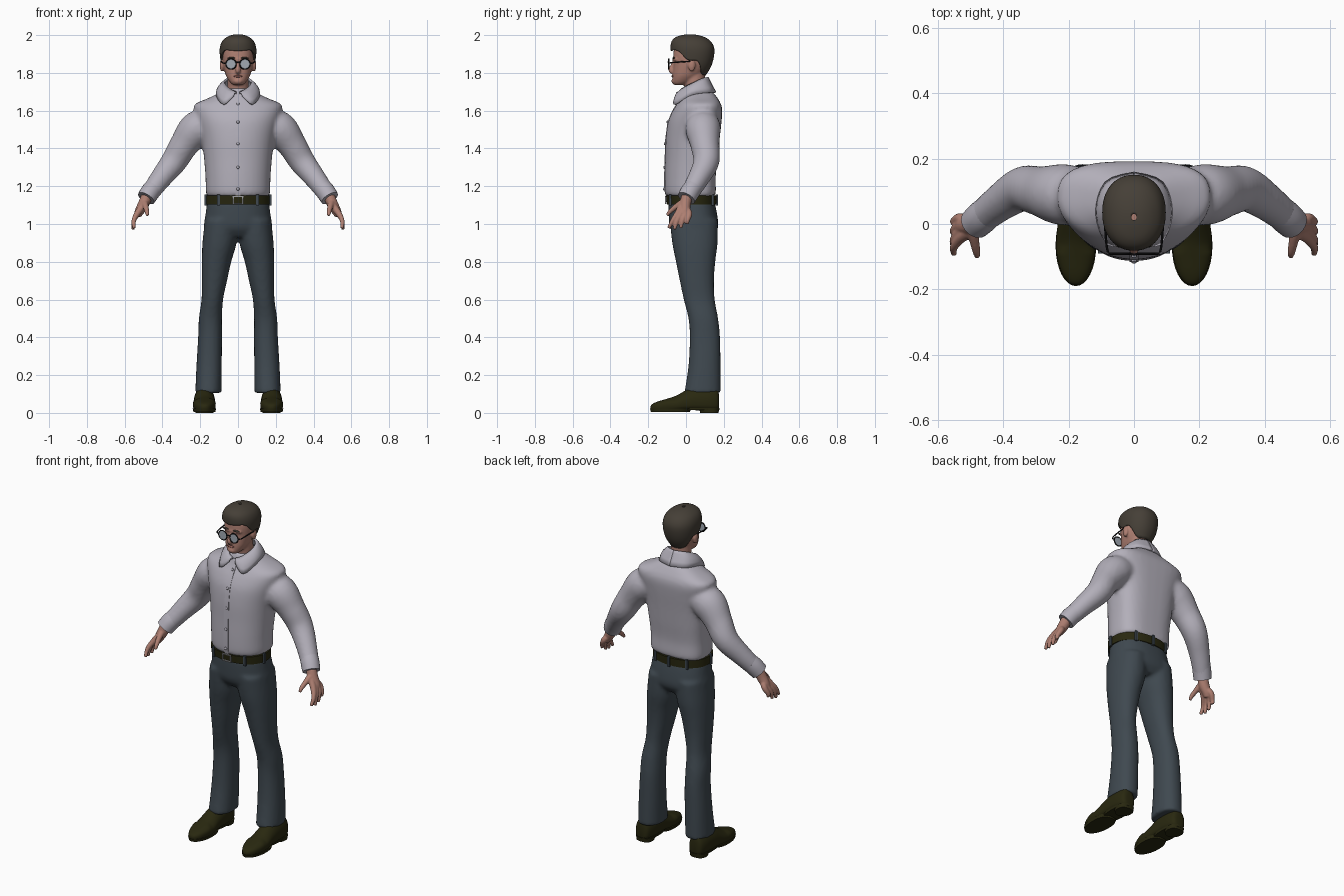
import bpy, bmesh, math
from mathutils import Vector

if "Cube" in bpy.data.objects:
    bpy.data.objects.remove(bpy.data.objects["Cube"])


def material(name, rgb):
    m = bpy.data.materials.new(name)
    m.diffuse_color = (*rgb, 1)
    m.use_nodes = True
    m.node_tree.nodes["Principled BSDF"].inputs["Base Color"].default_value = m.diffuse_color
    return m


SHIRT = material("pale_shirt", (0.45, 0.43, 0.49))
TROUSER = material("slate_cloth", (0.05, 0.066, 0.08))
SKIN = material("skin", (0.42, 0.21, 0.165))
HAIR = material("brown_hair", (0.06, 0.05, 0.038))
LEATHER = material("dark_leather", (0.022, 0.021, 0.005))
BLACK = material("black_frame", (0.008, 0.008, 0.009))
METAL = material("grey_metal", (0.35, 0.35, 0.36))
GLASS = material("lens_grey", (0.36, 0.4, 0.45))
LIP = material("lip", (0.3, 0.12, 0.1))


def spline(rows, t):
    """Catmull-Rom sample of a list of equal-length tuples, t in 0..1."""
    f = t * (len(rows) - 1)
    i = min(int(f), len(rows) - 2)
    u = f - i
    a, b, c, d = (rows[max(0, min(len(rows) - 1, i + k))] for k in (-1, 0, 1, 2))
    return [0.5 * (2 * q + (r - p) * u + (2 * p - 5 * q + 4 * r - s) * u * u
                   + (3 * q - p - 3 * r + s) * u ** 3) for p, q, r, s in zip(a, b, c, d)]


def spow(v, e):
    return math.copysign(abs(v) ** e, v)


def oval(row, t, nf=2.2, nb=2.2, k=0.5):
    """Point on a level cross-section (z, centre x, half width, front y, back y)."""
    z, cx, hw, yf, yb = row
    c, s = math.cos(t), math.sin(t)
    n = nb if s > 0 else nf
    yc = yf + k * (yb - yf)
    return Vector((cx + hw * spow(c, 2 / n), yc + spow(s, 2 / n) * ((yb - yc) if s > 0 else (yc - yf)), z))


def stack(rows, steps=36, segs=40, **kw):
    return [[oval(spline(rows, i / steps), 2 * math.pi * j / segs, **kw) for j in range(segs)]
            for i in range(steps + 1)]


def tube(pts, steps=20, segs=16):
    """Round limb along points (x, y, z, radius)."""
    rings = []
    for i in range(steps + 1):
        t = i / steps
        p = spline(pts, t)
        d = Vector(spline(pts, min(1, t + .01))[:3]) - Vector(spline(pts, max(0, t - .01))[:3])
        d.normalize()
        u = d.cross(Vector((0, 1, 0)) if abs(d.y) < 0.9 else Vector((1, 0, 0))).normalized()
        w = d.cross(u)
        rings.append([Vector(p[:3]) + p[3] * (u * math.cos(a) + w * math.sin(a))
                      for a in (2 * math.pi * j / segs for j in range(segs))])
    return rings


def blob(c, r, steps=12, segs=20):
    return [[Vector((c[0] + r[0] * math.sin(a) * math.cos(b), c[1] + r[1] * math.sin(a) * math.sin(b),
                     c[2] - r[2] * math.cos(a))) for b in (2 * math.pi * j / segs for j in range(segs))]
            for a in (0.02 + (math.pi - 0.04) * i / steps for i in range(steps + 1))]


def box(c, h):
    return [[Vector((c[0] + sx * h[0], c[1] + sy * h[1], c[2] + sz * h[2]))
             for sx, sy in ((-1, -1), (1, -1), (1, 1), (-1, 1))] for sz in (-1, 1)]


def mirrored(pieces):
    return pieces + [[[Vector((-p.x, p.y, p.z)) for p in r] for r in rings] for rings in pieces]


def part(name, mat, pieces, voxel=0, smooth=4, thick=0, loop=True, angle=40):
    """Skin every list of rings; optionally fuse everything into one soft surface."""
    bm = bmesh.new()
    for rings in pieces:
        vs = [[bm.verts.new(p) for p in r] for r in rings]
        n = len(vs[0])
        for a, b in zip(vs, vs[1:]):
            for j in range(n if loop else n - 1):
                bm.faces.new((a[j], a[(j + 1) % n], b[(j + 1) % n], b[j]))
        if not thick:
            bm.faces.new(vs[0])
            bm.faces.new(vs[-1])
    bmesh.ops.recalc_face_normals(bm, faces=bm.faces)
    me = bpy.data.meshes.new(name)
    bm.to_mesh(me)
    bm.free()
    me.materials.append(mat)
    ob = bpy.data.objects.new(name, me)
    bpy.context.collection.objects.link(ob)
    bpy.ops.object.select_all(action='DESELECT')
    ob.select_set(True)
    bpy.context.view_layer.objects.active = ob
    bpy.ops.object.shade_smooth_by_angle(angle=math.radians(angle))
    if thick:
        m = ob.modifiers.new("thickness", 'SOLIDIFY')
        m.thickness, m.offset = thick, 0
    if voxel:
        m = ob.modifiers.new("fuse", 'REMESH')
        m.mode, m.voxel_size, m.use_smooth_shade = 'VOXEL', voxel, True
        m = ob.modifiers.new("soften", 'SMOOTH')
        m.factor, m.iterations = 0.5, smooth
    return ob


# Shirt: torso and sleeves fused
torso = [(1.145, 0, .163, -.102, .15), (1.17, 0, .17, -.112, .158), (1.25, 0, .172, -.113, .157),
         (1.35, 0, .18, -.11, .168), (1.45, 0, .192, -.107, .178), (1.54, 0, .213, -.095, .188),
         (1.60, 0, .232, -.07, .192), (1.635, 0, .228, -.048, .185), (1.665, 0, .16, -.032, .168),
         (1.695, 0, .10, -.022, .145), (1.72, 0, .065, -.012, .115)]
sleeve = [(.13, .095, 1.53, .075), (.215, .09, 1.505, .094), (.285, .1, 1.42, .077), (.34, .107, 1.33, .069),
          (.41, .065, 1.24, .057), (.475, .012, 1.152, .048)]
part("shirt", SHIRT, [stack(torso, nf=2.1, nb=3, k=.55)] + mirrored([tube(sleeve, 30, 24)]), .011, 5)
part("cuffs", SHIRT, mirrored([tube([(.447, .037, 1.192, .05), (.466, .02, 1.168, .051),
                                     (.486, .002, 1.136, .049)], 6, 24)]))

# Button strip down the chest, with buttons
def chest_y(z):
    i = next(k for k in range(len(torso) - 1) if z <= torso[k + 1][0])
    a, b = torso[i], torso[i + 1]
    return a[3] + (b[3] - a[3]) * (z - a[0]) / (b[0] - a[0])


zs = [1.15 + .54 * i / 20 for i in range(21)]
part("button_strip", SHIRT, [[[Vector((x, chest_y(z) + y, z)) for x, y in
                              ((-.014, .02), (-.014, -.003), (.014, -.003), (.014, .02))] for z in zs]])
part("buttons", SHIRT, [blob((0, chest_y(z) - .004, z), (.008, .005, .008), 6, 12)
                        for z in (1.185, 1.30, 1.425, 1.54, 1.635)])

# Folded collar with two points
fold = [(.008, -.035, 1.695), (.045, -.018, 1.715), (.07, .04, 1.745), (.052, .092, 1.77), (0, .114, 1.775)]
edge = [(.022, -.05, 1.675), (.077, -.06, 1.632), (.112, .03, 1.682), (.085, .125, 1.695), (0, .155, 1.695)]
sheet = []
for k in range(5):
    f = k / 4
    row = [Vector(spline(fold, i / 16)).lerp(Vector(spline(edge, i / 16)), f) for i in range(17)]
    sheet.append([p + Vector((p.x * .1, -.004, .008)) * math.sin(math.pi * f) for p in row])
part("collar", SHIRT, mirrored([sheet]), thick=.012, loop=False)

# Trousers: hips and legs fused
hips = [(1.12, 0, .163, -.092, .15), (1.05, 0, .172, -.092, .165), (.98, 0, .18, -.085, .17), (.93, 0, .15, -.05, .14)]
leg = [(1.02, .088, .088, -.085, .168), (.9, .098, .09, -.073, .167), (.8, .114, .078, -.053, .155),
       (.7, .125, .067, -.033, .148), (.6, .136, .057, -.012, .152), (.5, .146, .061, .013, .17),
       (.4, .148, .063, .02, .18), (.25, .153, .067, .013, .183), (.105, .157, .069, -.009, .184)]
part("trousers", TROUSER, [stack(hips, 12, nb=2.5)] + mirrored([stack(leg)]), .011, 4)

# Belt, loops and buckle
belt = [(1.103, 0, .17, -.1, .16), (1.15, 0, .17, -.107, .163)]
part("belt", LEATHER, [stack(belt, 2, 48)])
loops = []
for a in (-125, -55, -8, 188, 55, 125, 90):
    p = oval((1.127, 0, .171, -.105, .163), math.radians(a))
    loops.append(box(p, (.007, .007, .03)))
part("belt_loops", TROUSER, loops)
part("buckle", METAL, [box((0, -.108, z), (.026, .004, .003)) for z in (1.108, 1.146)]
     + [box((x, -.108, 1.127), (.003, .004, .022)) for x in (-.025, .025)])

# Shoes: upper lofted heel to toe, thin sole and heel block
def shoe_ring(y, hw, zb, zt):
    ring = []
    for j in range(28):
        a = 2 * math.pi * j / 28
        c, s = math.cos(a), math.sin(a)
        h = (zb + zt) / 2
        taper = 1 - .35 * max(0, s) * (zt > .08)
        ring.append(Vector((.178 + hw * taper * spow(c, .8), y, h + (zt - zb) / 2 * spow(s, .8 if s > 0 else .4))))
    return ring


upper = [(.175, .02, .03, .09), (.165, .04, .015, .13), (.12, .052, .012, .145), (.05, .055, .014, .14),
         (0, .056, .014, .12), (-.05, .06, .012, .092), (-.1, .058, .01, .075), (-.15, .043, .01, .06),
         (-.178, .024, .012, .047), (-.187, .008, .02, .035)]
part("shoe_uppers", LEATHER, mirrored([[shoe_ring(*spline(upper, i / 30)) for i in range(31)]]))
sole = [(.006, .178, .058, -.186, .02), (.022, .178, .062, -.19, .03)]
strip = [(.014, .178, .05, -.05, .176), (.026, .178, .052, -.05, .178)]
heel = [(0, .178, .047, .075, .172), (.024, .178, .05, .07, .176)]
part("shoe_soles", LEATHER, mirrored([stack(s, 1, 32, nf=2, nb=2.6, k=.55) for s in (sole, strip, heel)]))

# Hands: palm, fingers and thumb fused
palm = [[(.484, .005, 1.145, .03), (.5, -.004, 1.105, .03), (.52, -.006, 1.07, .026), (.533, -.012, 1.045, .02)]]
fingers = [[(.5, -.022, 1.1, .02), (.53, y0, 1.06, .017), (.551, (y0 + y1) / 2 - .003, 1.02, .0125),
            (.555 - dx, y1, z1, .009)] for y0, y1, z1, dx in
           ((-.042, -.092, .978, .004), (-.024, -.062, .972, .0), (-.003, -.028, .978, .002), (.016, .006, 1.0, .006))]
thumb = [[(.495, -.015, 1.115, .02), (.488, -.055, 1.09, .015), (.482, -.085, 1.065, .012), (.48, -.1, 1.045, .008)]]
part("hands", SKIN, mirrored([tube(p, 14, 14) for p in palm + fingers + thumb]), .0045, 3)

# Head, nose, brow, ears and neck fused
skull = [(1.735, 0, .022, -.06, -.015), (1.748, 0, .04, -.07, .02), (1.78, 0, .061, -.071, .07),
         (1.81, 0, .071, -.069, .1), (1.85, 0, .079, -.066, .12), (1.9, 0, .081, -.067, .128),
         (1.95, 0, .068, -.055, .11), (1.98, 0, .035, -.02, .07)]
nose = tube([(0, -.058, 1.865, .009), (0, -.07, 1.84, .011), (0, -.081, 1.815, .014), (0, -.07, 1.803, .012)], 8, 12)
neck = tube([(0, .062, 1.64, .062), (0, .055, 1.7, .058), (0, .045, 1.76, .056), (0, .045, 1.81, .056)], 8, 28)
ears = mirrored([blob((.086, .03, 1.84), (.011, .02, .034))])
part("head", SKIN, [stack(skull, nf=2.3), nose, neck, blob((0, -.06, 1.756), (.026, .018, .016)),
                    blob((0, -.052, 1.872), (.06, .02, .012))] + ears, .006, 3)
part("mouth", LIP, [blob((0, -.071, 1.782), (.023, .006, .006), 8, 16)])
part("eyebrows", HAIR, mirrored([blob((.035, -.065, 1.879), (.022, .008, .005), 8, 16)]))

# Hair cap: grows from a hairline that changes around the head
cap = [(1.78, 0, .05, -.05, .095), (1.83, 0, .078, -.062, .126), (1.88, 0, .09, -.07, .142),
       (1.93, 0, .092, -.077, .145), (1.965, 0, .08, -.072, .127), (1.986, 0, .056, -.05, .095),
       (1.997, 0, .028, -.012, .055), (2.0, 0, .001, .02, .022)]
hairline = [(1.915,), (1.92,), (1.915,), (1.87,), (1.862,), (1.80,), (1.79,), (1.79,)]


def cap_row(z):
    lo, hi = 0.0, 1.0
    for _ in range(18):
        mid = (lo + hi) / 2
        lo, hi = (mid, hi) if spline(cap, mid)[0] < z else (lo, mid)
    return spline(cap, lo)


shell = []
for i in range(25):
    ring = []
    for j in range(64):
        t = 2 * math.pi * j / 64
        back = abs(math.atan2(math.cos(t), -math.sin(t))) / math.pi
        zb = spline(hairline, back)[0]
        ring.append(oval(cap_row(zb + (1.9995 - zb) * math.sin(i / 24 * math.pi / 2)), t))
    shell.append(ring)
part("hair", HAIR, [shell], thick=.009, angle=60)

# Spectacles
rim = [(.037 + .027 * math.cos(a), -.091, 1.847 + .027 * math.sin(a), .0035)
       for a in (2 * math.pi * k / 16 for k in range(17))]
temple = [(.064, -.091, 1.85, .0035), (.08, -.085, 1.853, .0035), (.087, -.03, 1.858, .0035), (.09, .035, 1.862, .0035)]
bridge = [(-.012, -.091, 1.853, .0035), (0, -.094, 1.857, .0035), (.012, -.091, 1.853, .0035)]
part("spectacle_frame", BLACK, mirrored([tube(rim, 32, 8), tube(temple, 12, 8)]) + [tube(bridge, 6, 8)])
part("lenses", GLASS, mirrored([tube([(.037, -.0925, 1.847, .026), (.037, -.0895, 1.847, .026)], 1, 28)]))
